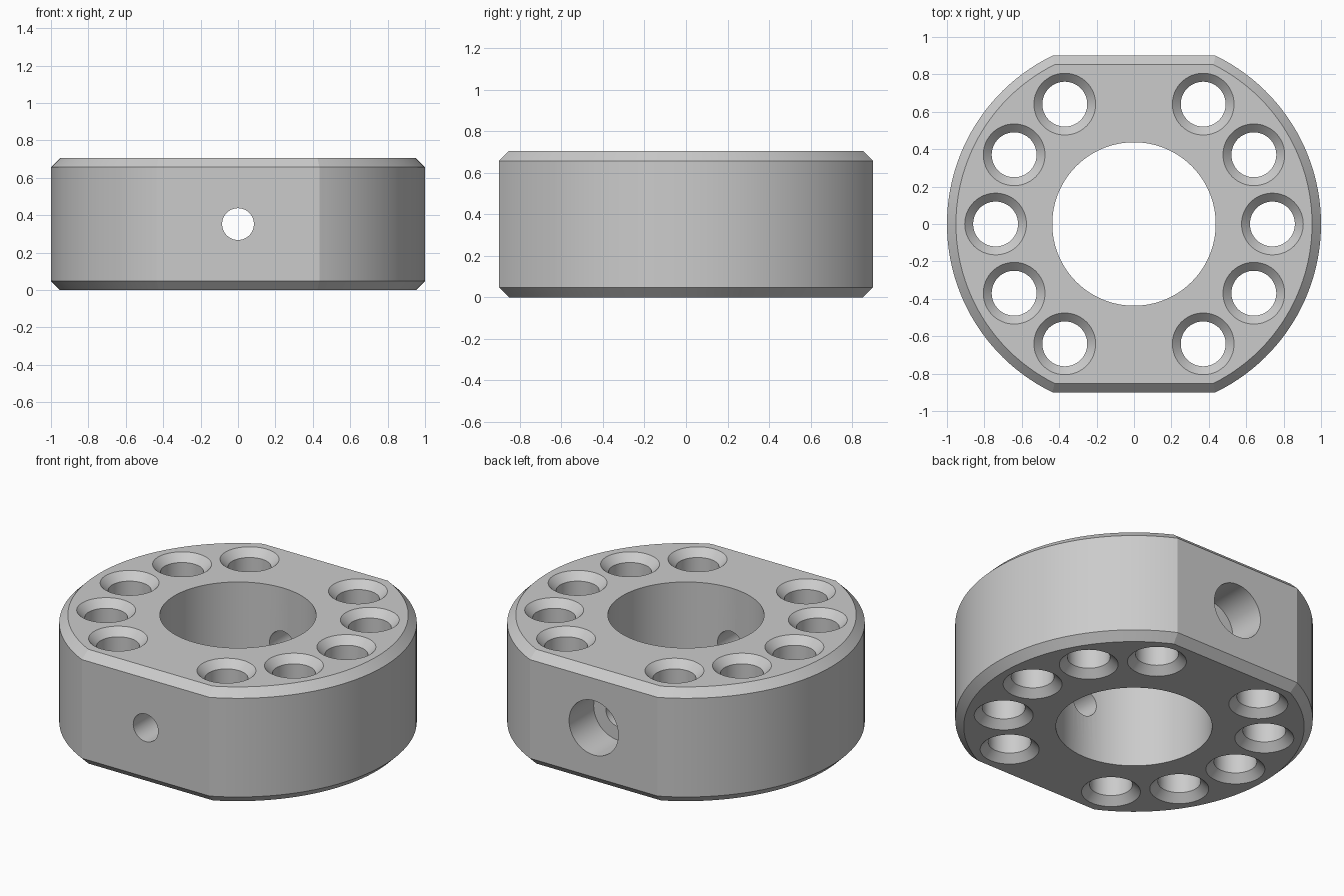
import bpy, bmesh
from math import sin, cos, pi, asin, radians
from mathutils import Matrix

if "Cube" in bpy.data.objects:
    bpy.data.objects.remove(bpy.data.objects["Cube"])

HEIGHT, FLAT, CHAMFER = 0.705, 0.9, 0.048
BORE, HOLE, SINK = 0.437, 0.12, 0.045
ARC = 48

steel = bpy.data.materials.new("plain_grey")
steel.use_nodes = True
grey = (0.6, 0.6, 0.6, 1)
steel.diffuse_color = grey
steel.node_tree.nodes["Principled BSDF"].inputs["Base Color"].default_value = grey


def loft(name, rings, matrix=Matrix()):
    """Skin a stack of equal point rings and cap both ends."""
    bm = bmesh.new()
    loops = [[bm.verts.new(p) for p in ring] for ring in rings]
    for a, b in zip(loops, loops[1:]):
        for i in range(len(a)):
            j = (i + 1) % len(a)
            bm.faces.new((a[i], a[j], b[j], b[i]))
    bm.faces.new(loops[0][::-1])
    bm.faces.new(loops[-1])
    bm.transform(matrix)
    bmesh.ops.recalc_face_normals(bm, faces=bm.faces)
    mesh = bpy.data.meshes.new(name)
    bm.to_mesh(mesh)
    bm.free()
    mesh.materials.append(steel)
    obj = bpy.data.objects.new(name, mesh)
    bpy.context.collection.objects.link(obj)
    return obj


def lathe(name, profile, matrix=Matrix(), sides=64):
    return loft(name, [[(r * cos(2 * pi * i / sides), r * sin(2 * pi * i / sides), z)
                        for i in range(sides)] for r, z in profile], matrix)


def outline(inset, z):
    """Circle with its front and back cut off flat."""
    r = 1 - inset
    end = asin((FLAT - inset) / r)
    angles = [-end + 2 * end * i / ARC for i in range(ARC + 1)]
    return [(r * cos(a + turn), r * sin(a + turn), z) for turn in (0, pi) for a in angles]


# Chamfered ring body
body = loft("ring_body", [outline(CHAMFER, 0), outline(0, CHAMFER),
                          outline(0, HEIGHT - CHAMFER), outline(CHAMFER, HEIGHT)])

# Centre bore
cutters = [lathe("bore_cutter", [(BORE, -0.1), (BORE, HEIGHT + 0.1)], sides=96)]

# Bolt holes, countersunk at both ends
over = 0.02
wide = HOLE + SINK + over
hole_profile = [(wide, -over), (HOLE, SINK), (HOLE, HEIGHT - SINK), (wide, HEIGHT + over)]
for side in (0, 180):
    for step in range(-60, 61, 30):
        a = radians(side + step)
        cutters.append(lathe("bolt_hole_cutter", hole_profile,
                             Matrix.Translation((0.74 * cos(a), 0.74 * sin(a), 0))))

# Cross hole from front to back, counterbored at the back
along_y = Matrix.Translation((0, 0, HEIGHT / 2)) @ Matrix.Rotation(-pi / 2, 4, "X")
cutters.append(lathe("cross_hole_cutter",
                     [(0.085, -1), (0.085, 0.66), (0.168, 0.66), (0.168, 1)], along_y))

# Cut everything out of the body
for cutter in cutters:
    cutter.hide_render = True
    mod = body.modifiers.new("cut", "BOOLEAN")
    mod.operation, mod.solver, mod.object = "DIFFERENCE", "EXACT", cutter
bpy.ops.object.select_all(action="DESELECT")
body.select_set(True)
bpy.context.view_layer.objects.active = body
for mod in list(body.modifiers):
    bpy.ops.object.modifier_apply(modifier=mod.name)
for cutter in cutters:
    bpy.data.objects.remove(cutter)
bpy.ops.object.shade_smooth_by_angle(angle=radians(15))
